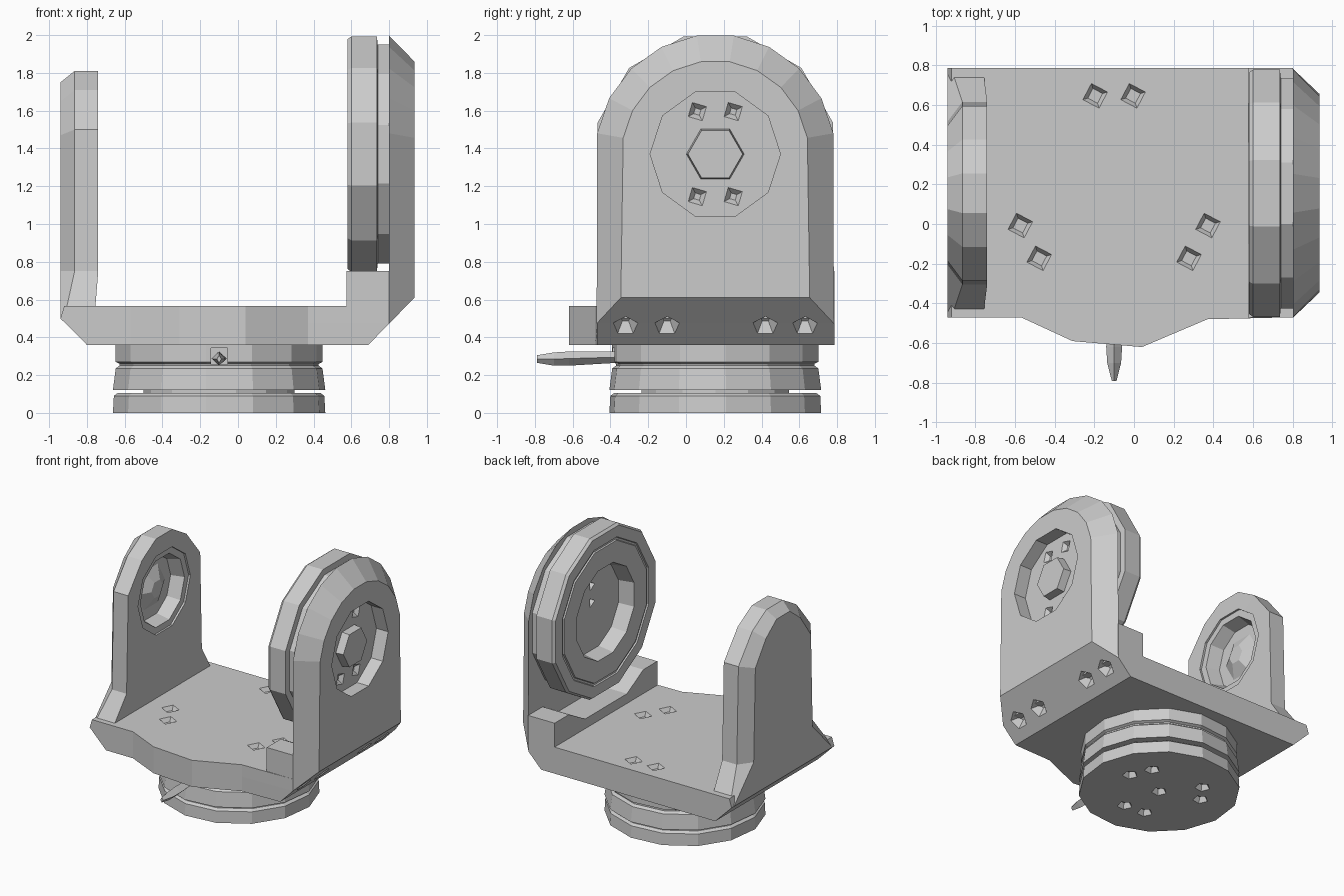
import bpy, bmesh, math
from mathutils import Vector

if "Cube" in bpy.data.objects:
    bpy.data.objects.remove(bpy.data.objects["Cube"], do_unlink=True)

GREY = (0.6, 0.6, 0.6, 1)
metal = bpy.data.materials.new("plain grey")
metal.use_nodes = True
metal.diffuse_color = GREY
metal.node_tree.nodes["Principled BSDF"].inputs["Base Color"].default_value = GREY

CY, CZ = 0.155, 1.37          # pivot axis, parallel to x
BX = -0.10                    # turntable axis x (its y is CY)


def add_rings(bm, rings):
    """Skin a stack of equal-length point rings and cap both ends."""
    vs = [[bm.verts.new(p) for p in r] for r in rings]
    n = len(rings[0])
    for a, b in zip(vs, vs[1:]):
        for i in range(n):
            j = (i + 1) % n
            bm.faces.new((a[i], a[j], b[j], b[i]))
    bm.faces.new(vs[0][::-1])
    bm.faces.new(vs[-1])


def to_object(name, bm):
    bmesh.ops.recalc_face_normals(bm, faces=bm.faces[:])
    me = bpy.data.meshes.new(name)
    bm.to_mesh(me)
    bm.free()
    me.materials.append(metal)
    ob = bpy.data.objects.new(name, me)
    bpy.context.collection.objects.link(ob)
    return ob


def loft(name, rings):
    bm = bmesh.new()
    add_rings(bm, rings)
    return to_object(name, bm)


def circle(centre, axis, r, n, phase=0.0):
    """Polygon ring around an axis."""
    axis = Vector(axis).normalized()
    up = Vector((0, 0, 1)) if abs(axis.z) < 0.9 else Vector((0, 1, 0))
    u = up.cross(axis).normalized()
    v = axis.cross(u)
    return [Vector(centre) + r * (math.cos(t) * u + math.sin(t) * v)
            for t in (phase + math.tau * i / n for i in range(n))]


def lathe_x(name, profile, n, phase=0.0):
    return loft(name, [circle((x, CY, CZ), (1, 0, 0), r, n, phase) for x, r in profile])


def lathe_z(name, profile, n, phase=0.0):
    return loft(name, [circle((BX, CY, z), (0, 0, 1), r, n, phase) for z, r in profile])


def drill(ob, points, axis, r, depth, n, phase=0.0, tip=1.0):
    """Cut pits going in along -axis from surface points; tip scales the pit floor."""
    ax = Vector(axis).normalized()
    bm = bmesh.new()
    for p in points:
        p = Vector(p)
        add_rings(bm, [circle(p + ax * 0.02, ax, r, n, phase),
                       circle(p, ax, r, n, phase),
                       circle(p - ax * depth, ax, r * tip, n, phase)])
    cutter = to_object("cutter", bm)
    cutter.hide_render = True
    mod = ob.modifiers.new("pits", "BOOLEAN")
    mod.operation, mod.solver, mod.object = "DIFFERENCE", "EXACT", cutter
    dg = bpy.context.evaluated_depsgraph_get()
    ob.data = bpy.data.meshes.new_from_object(ob.evaluated_get(dg))
    ob.modifiers.clear()
    bpy.data.objects.remove(cutter, do_unlink=True)


# Base plate with bowed front edge and chamfered ends
def base_ring(z, xl, xr):
    pts = [(xl, 0.785), (xl, -0.47), (-0.57, -0.47), (-0.31, -0.59),
           (0.04, -0.62), (0.37, -0.48), (xr, -0.47), (xr, 0.785)]
    return [(x, y, z) for x, y in pts]


base = loft("base_plate", [base_ring(0.36, -0.80, 0.69), base_ring(0.473, -0.913, 0.80),
                           base_ring(0.50, -0.94, 0.80), base_ring(0.565, -0.92, 0.80)])

# Tall arm: arched plate with a wide chamfer on its outer side
arch = [math.radians(10 + 160 * i / 9) for i in range(10)]


def tall_ring(x, z0, r, half):
    pts = [(CY + half, z0)]
    pts += [(CY + r * math.cos(a), CZ + r * math.sin(a)) for a in arch]
    return [(x, y, z) for y, z in pts + [(CY - half, z0)]]


tall_arm = loft("tall_arm", [tall_ring(0.80, 0.473, 0.635, 0.628),
                             tall_ring(0.935, 0.61, 0.495, 0.50)])

# Bolt pits along the sloped lower edge, shared by base and arm
bolts = [(0.79, y, 0.46) for y in (-0.32, -0.10, 0.42, 0.63)]
for part in (base, tall_arm):
    drill(part, bolts, (1, 0, -1), 0.07, 0.06, 5, 0.3, 0.4)

# Outer recess of the tall arm with hub and four screw pits
drill(tall_arm, [(0.935, CY, CZ)], (1, 0, 0), 0.345, 0.10, 10)
drill(tall_arm, [(0.835, CY + sy * 0.095, CZ + sz * 0.225) for sy in (-1, 1) for sz in (-1, 1)],
      (1, 0, 0), 0.055, 0.028, 4, 0.5, 0.4)
lathe_x("hub", [(0.82, 0.155), (0.895, 0.145)], 6)

# Thick disc on the inner side, dished in the middle
disc = lathe_x("pivot_disc", [(0.70, 0.34), (0.58, 0.36), (0.58, 0.52), (0.59, 0.525),
                              (0.59, 0.54), (0.58, 0.545), (0.58, 0.63), (0.60, 0.645),
                              (0.735, 0.645), (0.74, 0.60), (0.80, 0.60)],
               12, math.radians(15))
drill(disc, [(0.70, CY, CZ + 0.17), (0.70, CY, CZ + 0.04)], (-1, 0, 0), 0.04, 0.04, 3)

# Cradle step under the disc
step = [(-0.47, 0.50), (-0.47, 0.75), (-0.30, 0.75), (-0.10, 0.64),
        (0.41, 0.64), (0.61, 0.75), (0.785, 0.75), (0.785, 0.50)]
loft("disc_cradle", [[(x, y, z) for y, z in step] for x in (0.575, 0.802)])

# Short arm: narrower, flared at the foot, chamfered outside
half_outline = [(0.625, 0.50), (0.46, 0.75), (0.44, 1.50), (0.27, 1.71), (0.10, 1.81)]
half_outer = [(0.60, 0.50), (0.36, 0.75), (0.34, 1.47), (0.21, 1.65), (0.08, 1.75)]


def short_ring(x, half, foot_x=None):
    pts = [(CY + y, z) for y, z in half] + [(CY - y, z) for y, z in reversed(half)]
    return [(foot_x if foot_x and z < 0.6 else x, y, z) for y, z in pts]


short_arm = loft("short_arm", [short_ring(-0.74, half_outline, -0.76),
                               short_ring(-0.865, half_outline, -0.92),
                               short_ring(-0.94, half_outer)])
drill(short_arm, [(-0.74, CY, CZ)], (1, 0, 0), 0.32, 0.015, 10)
drill(short_arm, [(-0.755, CY, CZ)], (1, 0, 0), 0.27, 0.10, 10, 0, 0.9)
lathe_x("socket_boss", [(-0.86, 0.18), (-0.80, 0.07)], 6)

# Turntable drum: lower disc, narrow neck, two stacked rings
foot = lathe_z("turntable_foot", [(0.0, 0.565), (0.09, 0.56), (0.105, 0.54)], 14, 0.1)
lathe_z("turntable_neck", [(0.10, 0.40), (0.13, 0.40)], 14)
drum = lathe_z("turntable_drum", [(0.122, 0.565), (0.235, 0.55), (0.25, 0.53), (0.26, 0.53),
                                  (0.27, 0.55), (0.362, 0.55)], 14, 0.1)


# Screw pits in three pairs, on the deck and beneath the foot
def pairs(start, spread, r, z):
    angles = [math.radians(start + 120 * k + s * spread) for k in range(3) for s in (-1, 1)]
    return [(BX + r * math.cos(a), CY + r * math.sin(a), z) for a in angles]


drill(base, pairs(90, 11, 0.50, 0.565), (0, 0, 1), 0.065, 0.03, 4, 0.3, 0.6)
drill(foot, pairs(25, 16, 0.31, 0.0) + [(BX, CY, 0)], (0, 0, -1), 0.055, 0.04, 5, 0.2, 0.6)

# Lever sticking out of a slot at the front of the drum
drill(drum, [(BX, CY - 0.55, 0.30)], (0, -1, 0), 0.062, 0.12, 4, math.pi / 4)


def lever_ring(y, w, z0, z1):
    m = (z0 + z1) / 2
    return [(BX - w, y, m), (BX, y, z0), (BX + w, y, m), (BX, y, z1)]


loft("lever", [lever_ring(-0.28, 0.03, 0.27, 0.325), lever_ring(-0.62, 0.04, 0.25, 0.325),
               lever_ring(-0.70, 0.035, 0.25, 0.32), lever_ring(-0.79, 0.012, 0.265, 0.305)])
